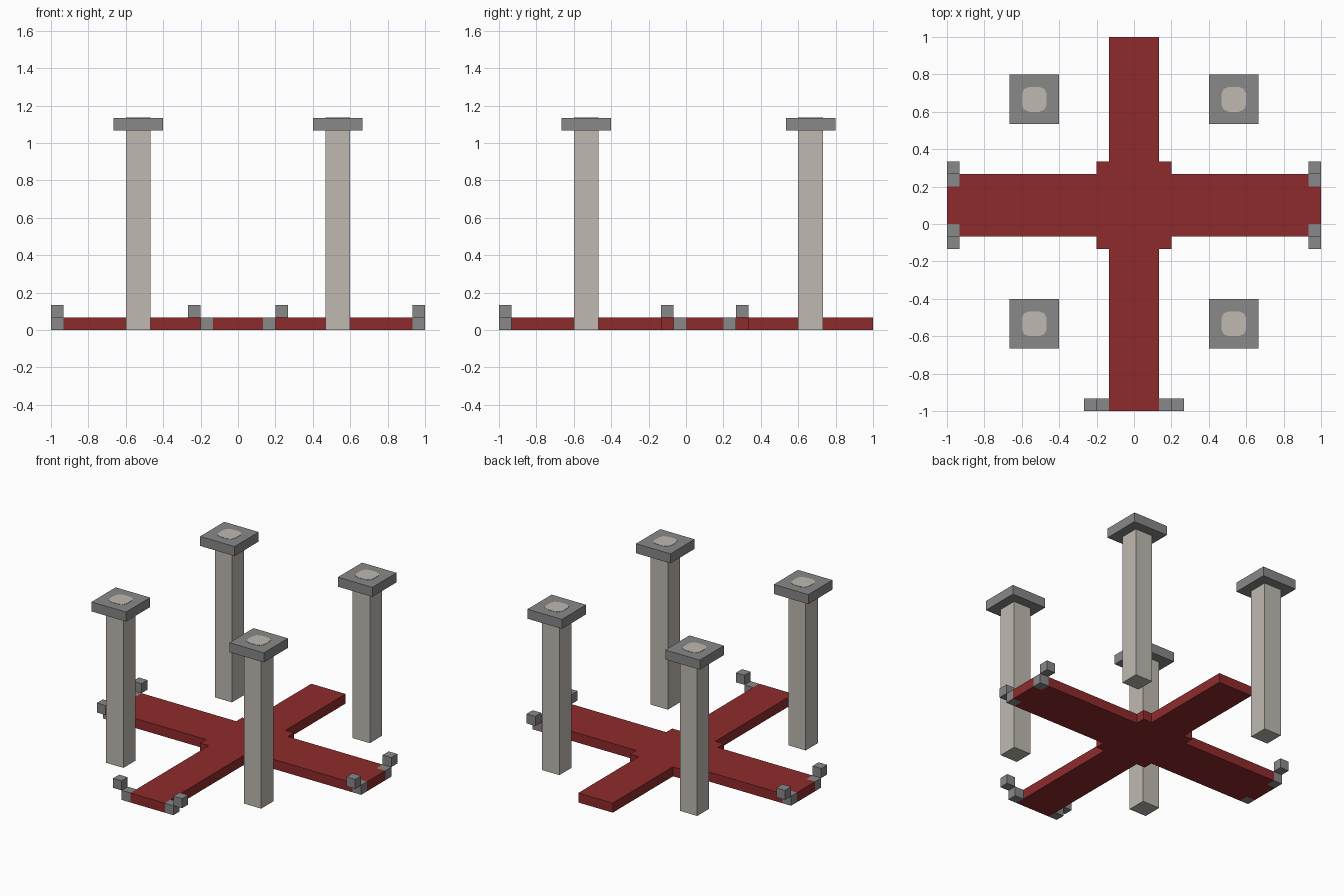
import bpy
import bmesh

U = 1 / 15  # block size

if "Cube" in bpy.data.objects:
    bpy.data.objects.remove(bpy.data.objects["Cube"])


def make_material(name, rgb):
    mat = bpy.data.materials.new(name)
    mat.use_nodes = True
    color = (*rgb, 1)
    mat.diffuse_color = color
    mat.node_tree.nodes["Principled BSDF"].inputs["Base Color"].default_value = color
    return mat


red = make_material("carpet red", (0.275, 0.024, 0.025))
grey = make_material("stone grey", (0.246, 0.246, 0.246))
pale = make_material("pale stone", (0.52, 0.485, 0.44))


def add_object(name, bm, mat):
    bmesh.ops.recalc_face_normals(bm, faces=bm.faces)
    mesh = bpy.data.meshes.new(name)
    bm.to_mesh(mesh)
    bm.free()
    mesh.materials.append(mat)
    obj = bpy.data.objects.new(name, mesh)
    bpy.context.collection.objects.link(obj)
    return obj


def box(name, low, high, mat, corner=0):
    """Box between two corners in block units, with optional rounded upright edges."""
    bm = bmesh.new()
    bmesh.ops.create_cube(bm, size=1)
    for v in bm.verts:
        v.co = [(a if c < 0 else b) * U for c, a, b in zip(v.co, low, high)]
    if corner:
        upright = [e for e in bm.edges
                   if abs(e.verts[0].co.z - e.verts[1].co.z) > 1e-5]
        bmesh.ops.bevel(bm, geom=upright, offset=corner, segments=2,
                        profile=0.5, affect='EDGES')
    return add_object(name, bm, mat)


# Cross-shaped carpet: half outline mirrored across x, then extruded
half = [(2, -15), (2, -2), (3, -2), (3, -1), (14, -1), (14, 0), (15, 0),
        (15, 3), (14, 3), (14, 4), (3, 4), (3, 5), (2, 5), (2, 15)]
outline = half + [(-x, y) for x, y in reversed(half)]
bm = bmesh.new()
base = bm.faces.new([bm.verts.new((x * U, y * U, 0)) for x, y in outline])
top = bmesh.ops.extrude_face_region(bm, geom=[base])["geom"]
bmesh.ops.translate(bm, vec=(0, 0, U),
                    verts=[g for g in top if isinstance(g, bmesh.types.BMVert)])
add_object("carpet_cross", bm, red)

# Four pillars with slab caps and a pale inlay on top
for side, x in (("left", 8), ("right", -8)):
    for end, y in (("front", -8), ("back", 10)):
        tag = f"{end}_{side}"
        box(f"pillar_{tag}", (x - 1, y - 1, 0), (x + 1, y + 1, 16), pale)
        box(f"cap_{tag}", (x - 2, y - 2, 16), (x + 2, y + 2, 17), grey)
        box(f"cap_inlay_{tag}", (x - 1, y - 1, 16.95), (x + 1, y + 1, 17.03),
            pale, corner=0.04)


def step_blocks(tag, lower, upper):
    """Low block beside the carpet and a raised block diagonally outward."""
    for name, (x, y), z in (("low", lower, 0), ("high", upper, 1)):
        box(f"{name}_block_{tag}", (x, y, z), (x + 1, y + 1, z + 1), grey)


# Stepped corner blocks on the side arms and the front arm
for side, x in (("left", 14), ("right", -15)):
    step_blocks(f"{side}_arm_back", (x, 3), (x, 4))
    step_blocks(f"{side}_arm_front", (x, -1), (x, -2))
step_blocks("front_arm_left", (2, -15), (3, -15))
step_blocks("front_arm_right", (-3, -15), (-4, -15))
